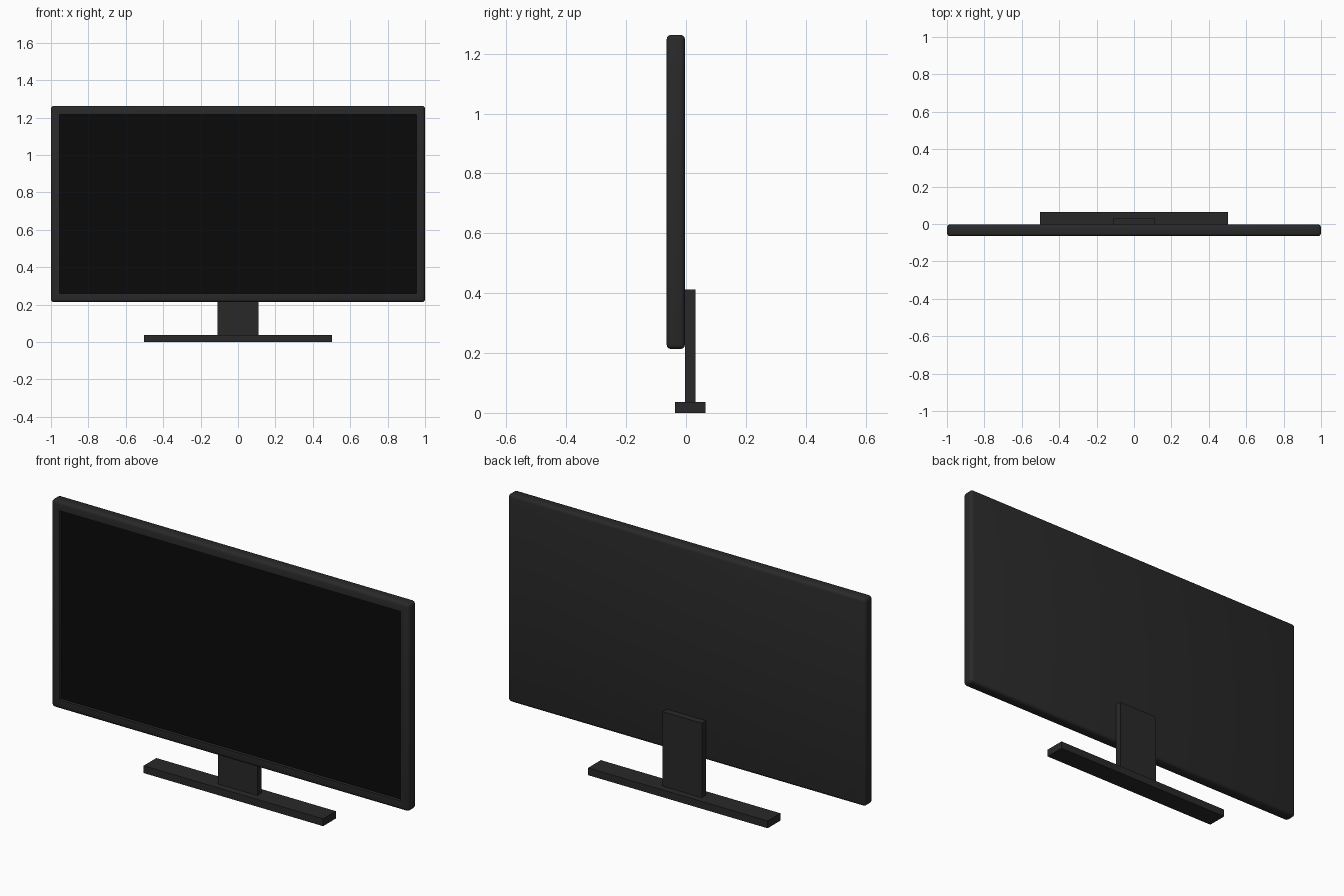
import bpy, bmesh

if "Cube" in bpy.data.objects:
    bpy.data.objects.remove(bpy.data.objects["Cube"])


def material(name, value):
    m = bpy.data.materials.new(name)
    m.diffuse_color = (value, value, value, 1)
    m.use_nodes = True
    m.node_tree.nodes["Principled BSDF"].inputs["Base Color"].default_value = m.diffuse_color
    return m


body_mat = material("dark_plastic", 0.022)
screen_mat = material("black_glass", 0.003)


def box_bmesh(lo, hi):
    bm = bmesh.new()
    bmesh.ops.create_cube(bm, size=1)
    for v in bm.verts:
        v.co = [(a + b) / 2 + c * (b - a) for a, b, c in zip(lo, hi, v.co)]
    return bm


def finish(bm, name, *mats):
    mesh = bpy.data.meshes.new(name)
    bm.to_mesh(mesh)
    bm.free()
    obj = bpy.data.objects.new(name, mesh)
    bpy.context.collection.objects.link(obj)
    for m in mats:
        mesh.materials.append(m)
    return obj


# Panel: rounded box with the screen recessed into its front face
bm = box_bmesh((-1, -0.065, 0.213), (1, -0.003, 1.263))
bmesh.ops.bevel(bm, geom=bm.edges[:], offset=0.016, segments=3,
                profile=0.5, affect='EDGES')
bm.normal_update()
front = max((f for f in bm.faces if f.normal.y < -0.99), key=lambda f: f.calc_area())
bmesh.ops.inset_region(bm, faces=[front], thickness=0.043)
bmesh.ops.inset_region(bm, faces=[front], thickness=0.0005, depth=-0.015)
front.material_index = 1
panel = finish(bm, "display_panel", body_mat, screen_mat)
bpy.context.view_layer.objects.active = panel
panel.select_set(True)
bpy.ops.object.shade_smooth_by_angle(angle=0.6)

# Stand: neck behind the panel and a long flat foot
finish(box_bmesh((-0.11, -0.003, 0.037), (0.11, 0.031, 0.413)), "stand_neck", body_mat)
finish(box_bmesh((-0.502, -0.037, 0), (0.502, 0.065, 0.037)), "stand_base", body_mat)
